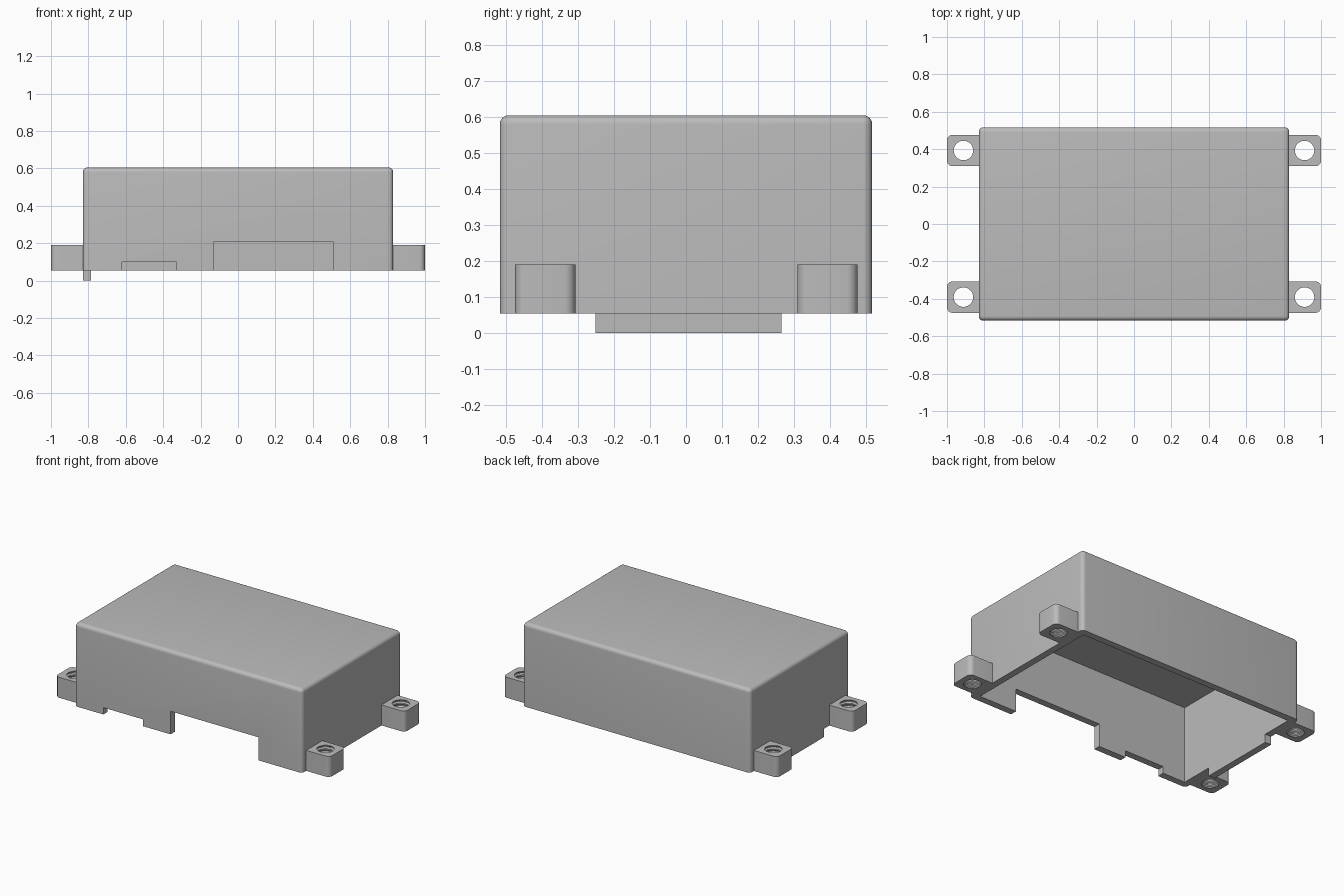
import bpy, bmesh, math
from mathutils import Vector

cube = bpy.data.objects.get("Cube")
if cube:
    bpy.data.objects.remove(cube, do_unlink=True)

grey = bpy.data.materials.new("plain_grey")
grey.use_nodes = True
grey.diffuse_color = (0.5, 0.5, 0.5, 1)
grey.node_tree.nodes["Principled BSDF"].inputs["Base Color"].default_value = (0.5, 0.5, 0.5, 1)

BASE, TOP = 0.055, 0.605      # rim and roof heights
HX, HY, WALL = 0.83, 0.517, 0.045
EAR_TOP = 0.19


def make_object(name, bm):
    bmesh.ops.recalc_face_normals(bm, faces=bm.faces)
    mesh = bpy.data.meshes.new(name)
    bm.to_mesh(mesh)
    bm.free()
    mesh.materials.append(grey)
    obj = bpy.data.objects.new(name, mesh)
    bpy.context.collection.objects.link(obj)
    return obj


def box(name, lo, hi, radius=0, rounded=None):
    """Box between two corners; edges whose midpoint passes the rule are rounded."""
    lo, hi = Vector(lo), Vector(hi)
    bm = bmesh.new()
    bmesh.ops.create_cube(bm, size=1)
    for v in bm.verts:
        v.co = (lo + hi) / 2 + v.co * (hi - lo)
    if radius:
        edges = [e for e in bm.edges if rounded((e.verts[0].co + e.verts[1].co) / 2)]
        bmesh.ops.bevel(bm, geom=edges, offset=radius, segments=6, profile=0.5, affect='EDGES')
    return make_object(name, bm)


def thread_cutter(x, y, inner=0.052, outer=0.061, turns=5):
    """Ridged column that leaves thread grooves in a hole."""
    pitch = (EAR_TOP - BASE) / turns
    profile = [(inner, BASE - pitch)]
    for i in range(turns):
        z = BASE + i * pitch
        profile += [(inner, z + pitch * 0.15), (outer, z + pitch * 0.4),
                    (outer, z + pitch * 0.6), (inner, z + pitch * 0.85)]
    profile.append((inner, EAR_TOP + pitch))
    sides = 40
    bm = bmesh.new()
    rings = [[bm.verts.new((x + r * math.cos(math.tau * k / sides),
                            y + r * math.sin(math.tau * k / sides), z))
              for k in range(sides)] for r, z in profile]
    for a, b in zip(rings, rings[1:]):
        for k in range(sides):
            n = (k + 1) % sides
            bm.faces.new((a[k], a[n], b[n], b[k]))
    bm.faces.new(rings[0])
    bm.faces.new(rings[-1])
    return make_object("thread_cutter", bm)


def activate(obj):
    bpy.ops.object.select_all(action='DESELECT')
    obj.select_set(True)
    bpy.context.view_layer.objects.active = obj


def cut(obj, cutter):
    cutter.hide_render = True
    activate(obj)
    mod = obj.modifiers.new("cut", 'BOOLEAN')
    mod.operation, mod.solver, mod.object = 'DIFFERENCE', 'EXACT', cutter
    bpy.ops.object.modifier_apply(modifier=mod.name)
    bpy.data.objects.remove(cutter, do_unlink=True)


def smooth(obj):
    activate(obj)
    bpy.ops.object.shade_smooth_by_angle(angle=math.radians(30))


# Hollow cover, open underneath, rounded on all edges but the rim
cover = box("cover", (-HX, -HY, BASE), (HX, HY, TOP), 0.025, lambda m: m.z > BASE + 0.01)
cut(cover, box("cavity_cutter", (WALL - HX, WALL - HY, -0.1), (HX - WALL, HY - WALL, TOP - WALL)))

# Connector openings in the front wall
for x0, x1, height in ((-0.13, 0.51, 0.207), (-0.62, -0.33, 0.1)):
    cut(cover, box("opening_cutter", (x0, -0.6, -0.1), (x1, -0.45, height)))
smooth(cover)

# Locating tab below one end wall
box("locating_tab", (-HX, -0.252, 0), (WALL - HX, 0.265, BASE))

# Four mounting ears with threaded holes
for side, sx in (("left", 1), ("right", -1)):
    for end, yc in (("front", -0.391), ("back", 0.393)):
        xs = sorted((sx * HX, sx))
        ear = box(f"{end}_{side}_ear", (xs[0], yc - 0.084, BASE), (xs[1], yc + 0.084, EAR_TOP), 0.03,
                  lambda m: abs(m.x) > 0.99 and BASE + 0.01 < m.z < EAR_TOP - 0.01)
        cut(ear, thread_cutter(sx * 0.912, yc))
        smooth(ear)
